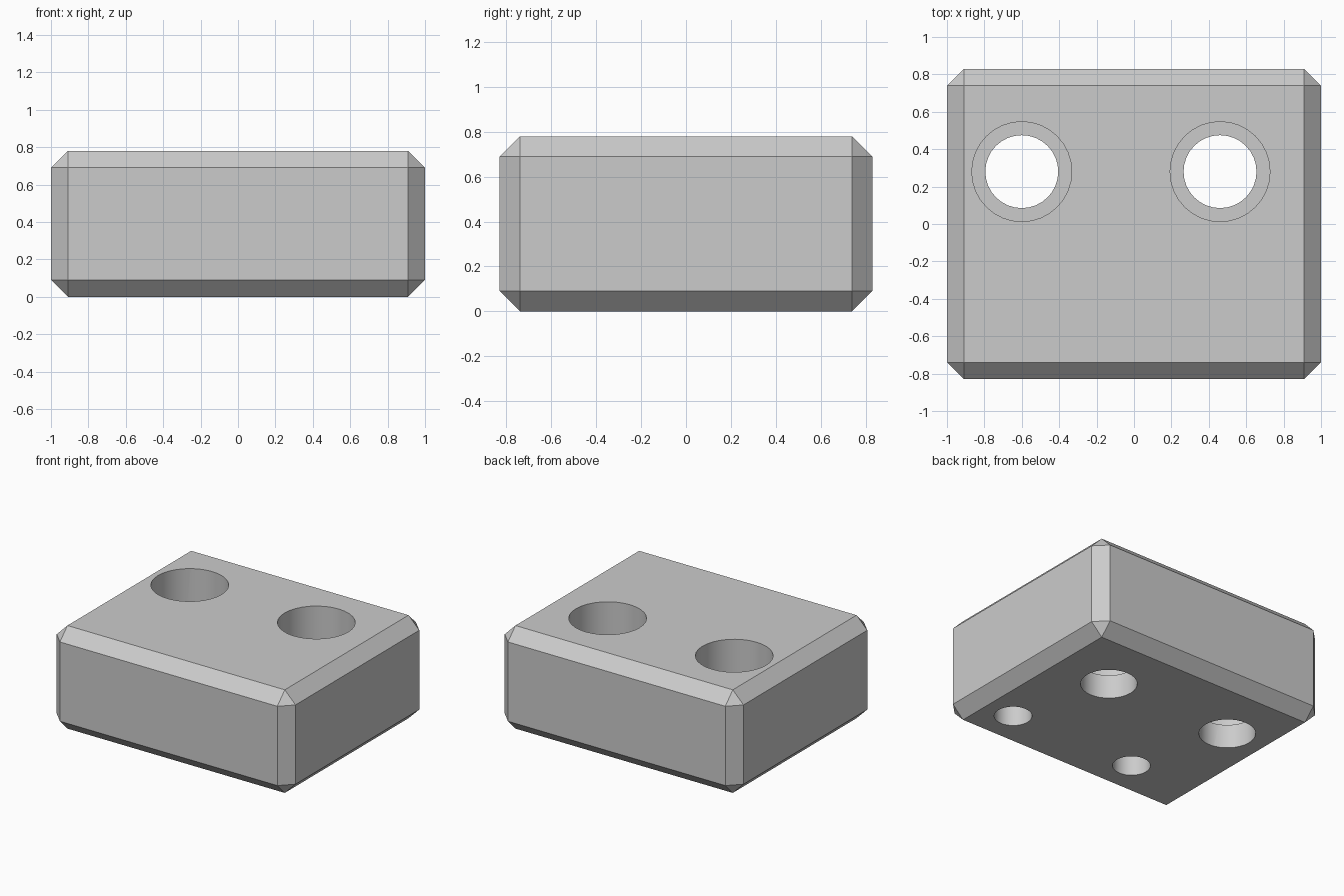
import bpy, bmesh, math
from mathutils import Matrix, Vector

cube = bpy.data.objects.get("Cube")
if cube:
    bpy.data.objects.remove(cube, do_unlink=True)

WIDTH, DEPTH, HEIGHT, CHAMFER = 2.0, 1.66, 0.78, 0.09
HOLE_X = (-0.60, 0.46)      # through holes, stepped
SOCKET_X = (-0.38, 0.68)    # blind holes in the underside
OVERSHOOT = 0.1

# Plain grey
grey = bpy.data.materials.new("light_grey")
grey.use_nodes = True
colour = (0.6, 0.6, 0.6, 1)
grey.diffuse_color = colour
grey.node_tree.nodes["Principled BSDF"].inputs["Base Color"].default_value = colour


def add_object(name, bm):
    mesh = bpy.data.meshes.new(name)
    bm.to_mesh(mesh)
    bm.free()
    mesh.materials.append(grey)
    obj = bpy.data.objects.new(name, mesh)
    bpy.context.collection.objects.link(obj)
    return obj


def cylinder_cutter(name, x, y, radius, bottom, top):
    bm = bmesh.new()
    bmesh.ops.create_cone(bm, cap_ends=True, segments=32, radius1=radius,
                          radius2=radius, depth=top - bottom,
                          matrix=Matrix.Translation((x, y, (bottom + top) / 2)))
    obj = add_object(name, bm)
    obj.hide_render = True
    return obj


# Chamfered block
bm = bmesh.new()
bmesh.ops.create_cube(bm, size=1)
bmesh.ops.scale(bm, vec=(WIDTH, DEPTH, HEIGHT), verts=bm.verts)
bmesh.ops.translate(bm, vec=Vector((0, 0, HEIGHT / 2)), verts=bm.verts)
bmesh.ops.bevel(bm, geom=bm.edges[:], offset=CHAMFER, offset_type='OFFSET',
                segments=1, affect='EDGES')
block = add_object("chamfered_block", bm)

# Stepped through holes and underside sockets
cutters = []
for x in HOLE_X:
    cutters.append(cylinder_cutter("through_hole_cutter", x, 0.28, 0.195,
                                   -OVERSHOOT, HEIGHT + OVERSHOOT))
    cutters.append(cylinder_cutter("counterbore_cutter", x, 0.28, 0.267,
                                   0.18, HEIGHT + OVERSHOOT))
for x in SOCKET_X:
    cutters.append(cylinder_cutter("socket_cutter", x, -0.48, 0.13,
                                   -OVERSHOOT, 0.45))

bpy.ops.object.select_all(action='DESELECT')
block.select_set(True)
bpy.context.view_layer.objects.active = block
for cutter in cutters:
    mod = block.modifiers.new("drill", 'BOOLEAN')
    mod.operation = 'DIFFERENCE'
    mod.solver = 'EXACT'
    mod.object = cutter
    bpy.ops.object.modifier_apply(modifier=mod.name)
    bpy.data.objects.remove(cutter, do_unlink=True)

# Smooth hole walls, crisp edges
bpy.ops.object.shade_smooth_by_angle(angle=math.radians(30))
